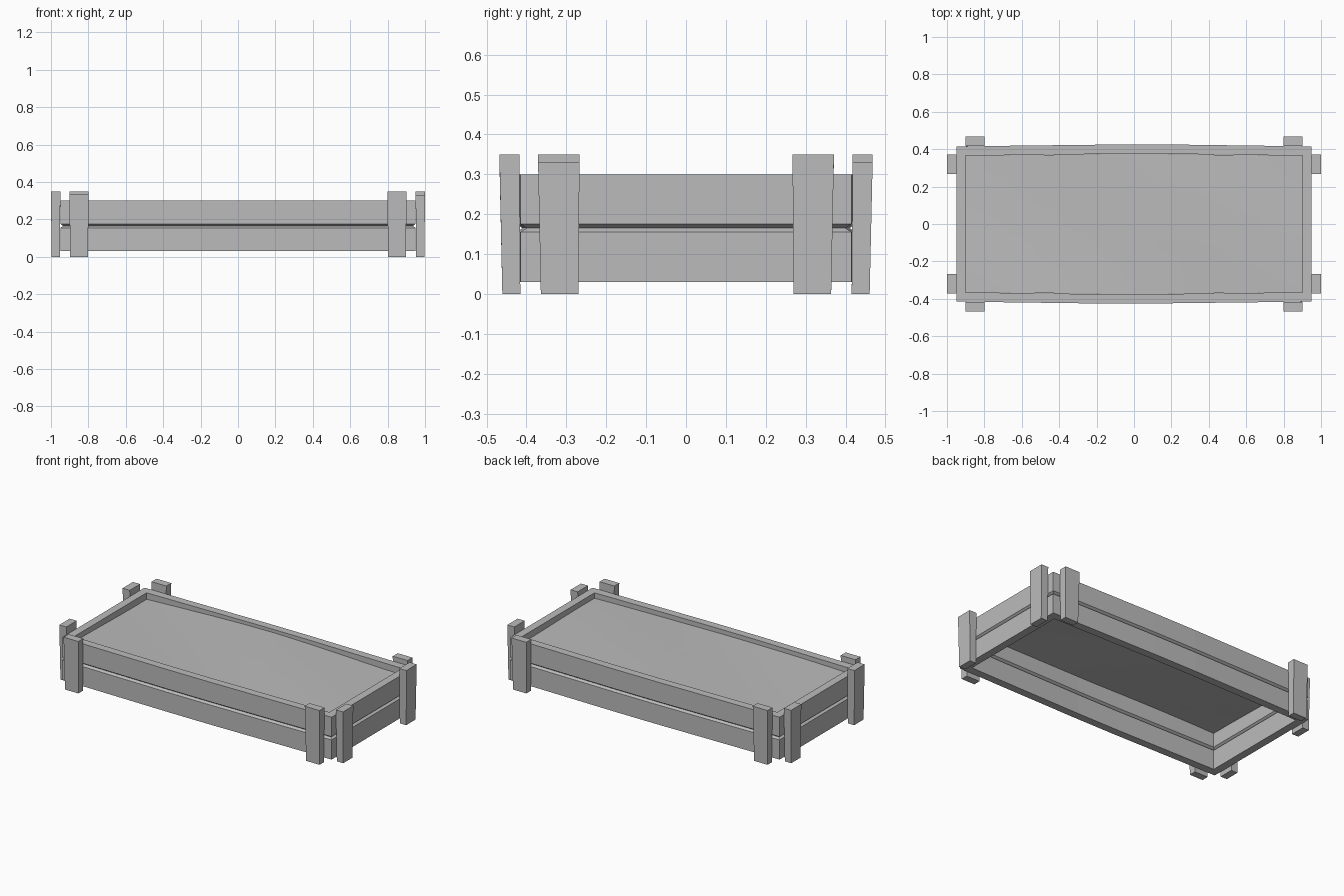
import bpy, bmesh, math
from mathutils import Vector

cube = bpy.data.objects.get("Cube")
if cube:
    bpy.data.objects.remove(cube)


def make_material(name, value):
    mat = bpy.data.materials.new(name)
    mat.use_nodes = True
    colour = (value, value, value, 1)
    mat.diffuse_color = colour
    mat.node_tree.nodes["Principled BSDF"].inputs["Base Color"].default_value = colour
    return mat


grey = make_material("plain grey", 0.5)


def finish(name, bm):
    mesh = bpy.data.meshes.new(name)
    bm.to_mesh(mesh)
    bm.free()
    mesh.materials.append(grey)
    obj = bpy.data.objects.new(name, mesh)
    bpy.context.collection.objects.link(obj)
    return obj


# Plank frame: a grooved wall section swept round a slightly bowed rectangle
HALF_X, HALF_Y, WALL, BOW = 0.95, 0.415, 0.05, 0.01
section = [(0, 0.03), (0, 0.155), (0.015, 0.165), (0, 0.176), (0, 0.30),
           (WALL, 0.30), (WALL, 0.176), (WALL - 0.015, 0.165), (WALL, 0.155), (WALL, 0.03)]


def loop_points(inset, z):
    x, y = HALF_X - inset, HALF_Y - inset
    side = [(-x, -y), (-0.2, -y - BOW), (0.1, -y - BOW), (x, -y)]
    return [Vector((px, py, z)) for px, py in side + [(-a, -b) for a, b in side]]


bm = bmesh.new()
rings = [[bm.verts.new(p) for p in loop_points(d, z)] for d, z in section]
for i, ring in enumerate(rings):
    upper = rings[(i + 1) % len(rings)]
    for j in range(len(ring)):
        k = (j + 1) % len(ring)
        bm.faces.new((ring[j], ring[k], upper[k], upper[j]))
bmesh.ops.recalc_face_normals(bm, faces=bm.faces)
finish("plank_frame", bm)

# Soil: a gently mounded sheet filling the frame, open underneath
bm = bmesh.new()
bmesh.ops.create_grid(bm, x_segments=12, y_segments=6, size=1)
for v in bm.verts:
    u, w = v.co.x, v.co.y
    mound = 0.014 * math.cos(u * math.pi / 2) + 0.004 * math.sin(3 * u + 2 * w)
    bow = BOW * (1 - abs(u))
    v.co = ((HALF_X - WALL) * u, (HALF_Y - WALL + bow) * w, 0.262 + mound)
for f in bm.faces:
    f.smooth = True
finish("soil", bm)


# Posts: stakes that widen a little towards the top
def post(name, centre, size, height, lean):
    bm = bmesh.new()
    bmesh.ops.create_cube(bm, size=1)
    for v in bm.verts:
        top = v.co.z > 0
        grow = 1.04 if top else 0.94
        shift = lean if top else (0, 0)
        v.co = (centre[0] + shift[0] + v.co.x * size[0] * grow,
                centre[1] + shift[1] + v.co.y * size[1] * grow,
                height if top else 0)
    finish(name, bm)


WIDE, THIN = 0.1, 0.048
heights = {("front", "right"): 0.335, ("front", "left"): 0.35,
           ("back", "right"): 0.35, ("back", "left"): 0.33}
side_heights = {("front", "right"): 0.35, ("front", "left"): 0.33,
                ("back", "right"): 0.34, ("back", "left"): 0.35}
for end, sy in (("front", -1), ("back", 1)):
    for side, sx in (("right", -1), ("left", 1)):
        key = (end, side)
        post(f"{end}_{side}_post", (sx * 0.85, sy * 0.438), (WIDE, THIN),
             heights[key], (0, sy * 0.005))
        post(f"{side}_side_{end}_post", (sx * 0.974, sy * 0.317), (THIN, WIDE),
             side_heights[key], (sx * 0.001, sy * 0.002))
